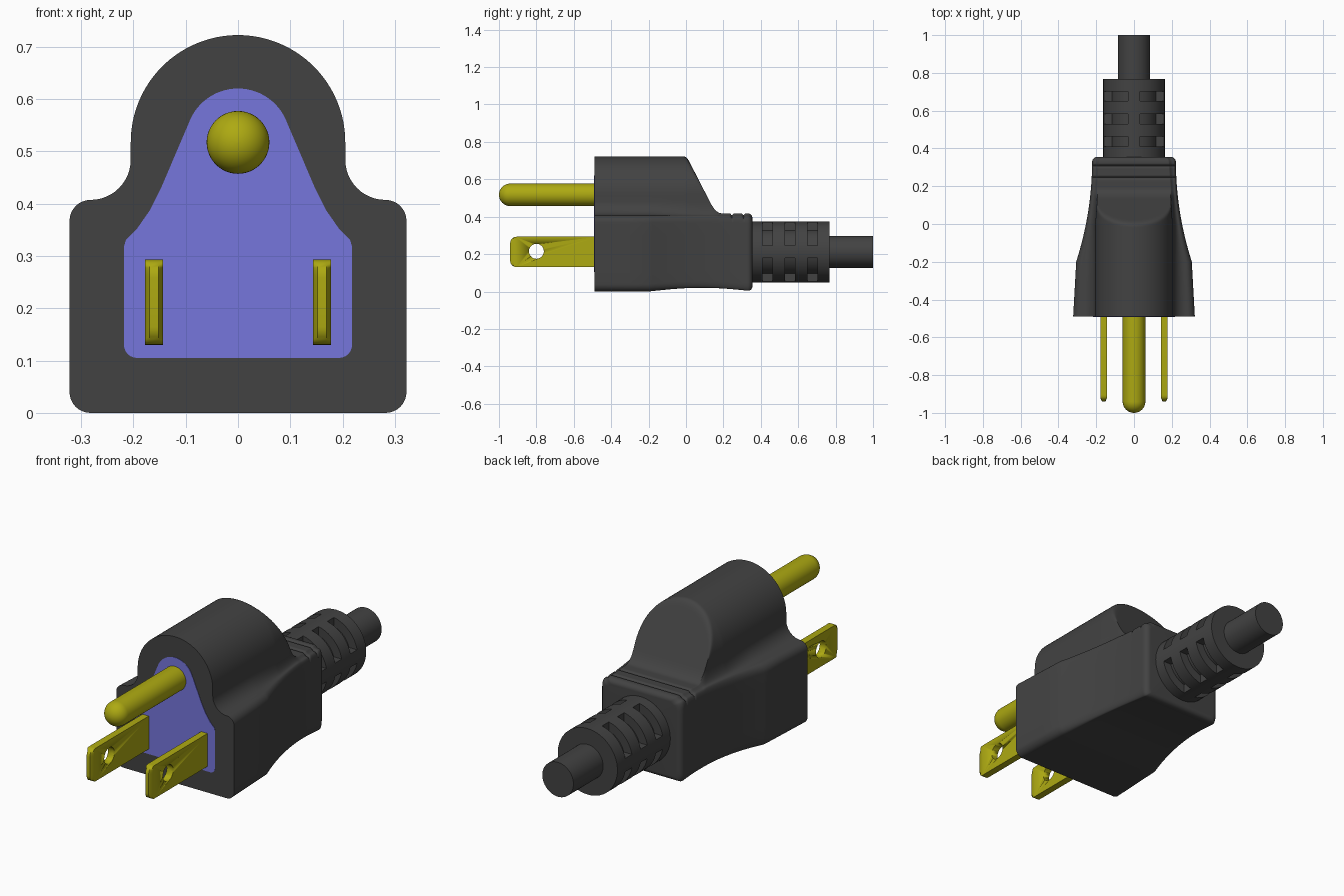
import bpy, bmesh
from math import sin, cos, pi, asin, radians, sqrt, exp

if "Cube" in bpy.data.objects:
    bpy.data.objects.remove(bpy.data.objects["Cube"])


def material(name, rgb):
    m = bpy.data.materials.new(name)
    m.diffuse_color = (*rgb, 1)
    m.use_nodes = True
    m.node_tree.nodes["Principled BSDF"].inputs["Base Color"].default_value = m.diffuse_color
    return m


RUBBER = material("dark_rubber", (0.055, 0.055, 0.055))
BRASS = material("brass", (0.42, 0.40, 0.006))
BLUE = material("blue_insert", (0.18, 0.18, 0.72))


def arc(cx, cy, r, a0, a1, n):
    """Points on a circle from angle a0 to a1 (degrees), ends included."""
    return [(cx + r * cos(radians(a0 + (a1 - a0) * i / n)),
             cy + r * sin(radians(a0 + (a1 - a0) * i / n))) for i in range(n + 1)]


def mirrored(half):
    """Close a right-hand half outline that starts and ends on x = 0."""
    return half + [(-x, z) for x, z in half[-2:0:-1]]


def loft(name, rings, mat, angle=35):
    """Skin a list of equal-length closed rings and cap both ends."""
    bm = bmesh.new()
    vs = [[bm.verts.new(p) for p in r] for r in rings]
    n = len(vs[0])
    for a, b in zip(vs, vs[1:]):
        for i in range(n):
            j = (i + 1) % n
            bm.faces.new((a[i], a[j], b[j], b[i]))
    bm.faces.new(vs[0])
    bm.faces.new(vs[-1])
    bmesh.ops.remove_doubles(bm, verts=bm.verts, dist=1e-5)
    bmesh.ops.recalc_face_normals(bm, faces=bm.faces)
    me = bpy.data.meshes.new(name)
    bm.to_mesh(me)
    bm.free()
    ob = bpy.data.objects.new(name, me)
    bpy.context.collection.objects.link(ob)
    me.materials.append(mat)
    bpy.ops.object.select_all(action='DESELECT')
    ob.select_set(True)
    bpy.context.view_layer.objects.active = ob
    bpy.ops.object.shade_smooth_by_angle(angle=radians(angle))
    return ob


def revolve(name, profile, zc, mat, n=48):
    """Turn (y, radius) pairs about a y-parallel axis at height zc."""
    return loft(name, [[(x, y, z) for x, z in arc(0, zc, r, 0, 360, n)[:-1]]
                       for y, r in profile], mat)


def smin(a, b, k):
    h = max(k - abs(a - b), 0) / k
    return min(a, b) - h * h * k / 4


# Body: one outline, tapered along y, with the dome cut down by a rear slope
half = [(0, 0), (0.1, 0), (0.205, 0)] + arc(0.282, 0.04, 0.04, -90, 0, 8)
half += [(0.322, 0.1), (0.322, 0.2), (0.322, 0.3)] + arc(0.282, 0.367, 0.04, 0, 90, 8)
half += arc(0.282, 0.484, 0.077, -90, -180, 12)[1:]
half += arc(0, 0.517, 0.205, 0, 90, 32)
half[-1] = (0, 0.722)
outline = mirrored(half)


def body_ring(y, inset=0.0):
    if y < -0.2:
        w = 0.306 + 0.016 * (-0.2 - y) / 0.29
    else:
        w = 0.222 + 0.084 * (max(0.33 - y, 0) / 0.53) ** 2
    s = 0.205 * (1 - 0.13 * min(max(y / 0.35, 0), 1))
    slope = 0.69 - 1.95 * (y - 0.02)
    cut = -smin(-slope, -0.418, 0.06)
    belly = 0.02 * sin(pi * (y + 0.2) / 0.57) if y > -0.2 else 0
    groove = sum(0.01 * exp(-((y - g) / 0.006) ** 2) for g in (0.245, 0.308))
    ring = []
    for x, z in outline:
        ax = abs(x)
        ax = ax * s / 0.205 if ax <= 0.205 else s + (ax - 0.205) * (w - s) / 0.117
        z2 = smin(z, cut, 0.03)
        z2 += belly * max(0, 1 - z / 0.2)
        if z > 0.38:
            z2 -= groove
        k = 1 - inset / 0.21
        ring.append(((ax if x >= 0 else -ax) * k, y, 0.21 + (z2 - 0.21) * k))
    return ring


stations = [-0.49, -0.4, -0.3, -0.2]
stations += [-0.2 + 0.02 * i for i in range(1, 7)]
stations += [-0.08 + 0.008 * i for i in range(1, 39)]
stations += [0.23 + 0.003 * i for i in range(1, 33)]
rings = [body_ring(y) for y in stations]
rings += [body_ring(0.328 + 0.027 * sin(a), 0.025 * (1 - cos(a)))
          for a in [pi / 2 * i / 8 for i in range(1, 9)]]
loft("plug_body", rings, RUBBER)

# Front insert plate
half = [(0, 0.105)] + arc(0.193, 0.13, 0.025, -90, 0, 6)
half += [(0.218, 0.318), (0.214, 0.331), (0.193, 0.352), (0.168, 0.388), (0.147, 0.43)]
half += arc(0, 0.52, 0.1, 20, 90, 14)
half[-1] = (0, 0.62)
loft("front_insert", [[(x, y, z) for x, z in mirrored(half)] for y in (-0.492, -0.47)], BLUE)

# Round ground pin with domed tip
R = 0.06
tip = [(-1 + R - R * cos(a), max(R * sin(a), 0.0005))
       for a in [pi / 2 * i / 12 for i in range(13)]]
revolve("ground_pin", tip + [(-0.47, R)], 0.517, BRASS)

# Flat blades: rounded corners, chamfered tip, drilled hole
side = [(-0.47, 0.13)] + arc(-0.905, 0.165, 0.035, 270, 180, 8)
side += arc(-0.905, 0.258, 0.035, 180, 90, 8) + [(-0.47, 0.293)]
for sx, label in ((-1, "left"), (1, "right")):
    rings = []
    for dx, limit in ((-0.0175, -0.922), (-0.009, -0.94), (0.009, -0.94), (0.0175, -0.922)):
        rings.append([(sx * 0.1605 + dx, max(y, limit), z) for y, z in side])
    blade = loft(label + "_blade", rings, BRASS)
    cutter = loft("hole_cutter", [[(sx * 0.1605 + dx, y, z)
                  for y, z in arc(-0.8, 0.215, 0.04, 0, 360, 32)[:-1]]
                  for dx in (-0.05, 0.05)], BRASS)
    cutter.hide_render = True
    mod = blade.modifiers.new("hole", 'BOOLEAN')
    mod.operation = 'DIFFERENCE'
    mod.object = cutter
    bpy.context.view_layer.objects.active = blade
    bpy.ops.object.modifier_apply(modifier=mod.name)
    bpy.data.objects.remove(cutter)


# Strain relief: sleeve with ring slots interrupted by four ribs
def relief_ring(y, r, outer=0.163, rib=0.033):
    a = asin(rib / outer) * 180 / pi
    b = asin(rib / r) * 180 / pi
    pts = []
    for q in (0, 90, 180, 270):
        pts += arc(0, 0.212, outer, q - a, q + a, 4)
        pts += arc(0, 0.212, r, q + b, q + 90 - b, 10)
    return [(x, y, z) for x, z in pts]


rings = [relief_ring(0.34, 0.163)]
for y in (0.41, 0.53, 0.65):
    rings += [relief_ring(y, 0.163), relief_ring(y, 0.12),
              relief_ring(y + 0.052, 0.12), relief_ring(y + 0.052, 0.163)]
rings.append(relief_ring(0.768, 0.163))
loft("strain_relief", rings, RUBBER)

# Cable stub
revolve("cable", [(0.74, 0.085), (1.0, 0.085)], 0.212, RUBBER)
